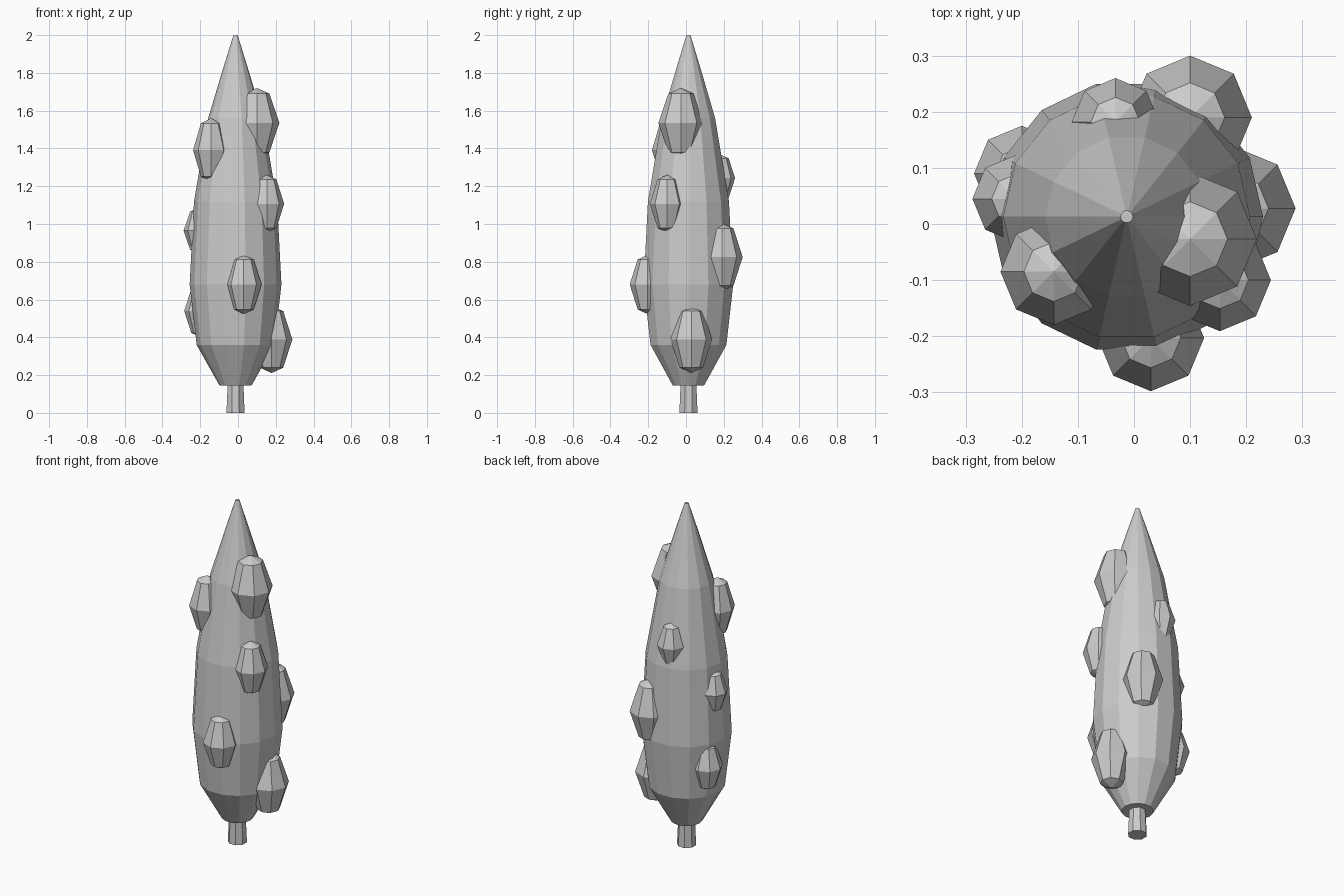
import bpy
import math

cube = bpy.data.objects.get("Cube")
if cube:
    bpy.data.objects.remove(cube, do_unlink=True)

grey = bpy.data.materials.new("plain grey")
grey.use_nodes = True
COLOUR = (0.6, 0.6, 0.6, 1)
grey.diffuse_color = COLOUR
grey.node_tree.nodes["Principled BSDF"].inputs["Base Color"].default_value = COLOUR


def lathe(name, profile, sides, centre, pointed=False, turn=0.0):
    """Turn (radius, height) pairs into a closed faceted solid; optional pointed ends."""
    rings = profile[1:-1] if pointed else profile
    verts, faces = [], []
    for r, z in rings:
        for i in range(sides):
            a = turn + math.tau * i / sides
            verts.append((r * math.cos(a), r * math.sin(a), z))
    for k in range(len(rings) - 1):
        for i in range(sides):
            j = (i + 1) % sides
            a, b = k * sides, (k + 1) * sides
            faces.append((a + i, a + j, b + j, b + i))
    last = (len(rings) - 1) * sides
    if pointed:
        low = len(verts)
        verts += [(0, 0, profile[0][1]), (0, 0, profile[-1][1])]
        for i in range(sides):
            j = (i + 1) % sides
            faces.append((low, j, i))
            faces.append((low + 1, last + i, last + j))
    else:
        faces.append(tuple(reversed(range(sides))))
        faces.append(tuple(range(last, last + sides)))
    mesh = bpy.data.meshes.new(name)
    mesh.from_pydata(verts, [], faces)
    mesh.materials.append(grey)
    obj = bpy.data.objects.new(name, mesh)
    obj.location = centre
    bpy.context.collection.objects.link(obj)
    return obj


AXIS = (-0.013, 0.013, 0)

# Trunk
lathe("trunk", [(0.052, 0), (0.045, 0.16)], 8, AXIS, turn=math.pi / 8)

# Tall tapering crown
lathe("crown", [(0.085, 0.145), (0.206, 0.36), (0.243, 0.68), (0.22, 1.12),
                (0.145, 1.56), (0.064, 1.83), (0.011, 2.0)], 14, AXIS)

# Foliage clumps: centre, radius, half height
clumps = [
    ((0.10, -0.027, 1.535), 0.119, 0.185),
    ((-0.143, -0.085, 1.392), 0.095, 0.168),
    ((-0.033, 0.182, 1.243), 0.078, 0.125),
    ((0.153, -0.10, 1.107), 0.091, 0.153),
    ((-0.21, 0.045, 0.965), 0.078, 0.12),
    ((0.10, 0.19, 0.825), 0.11, 0.18),
    ((0.03, -0.203, 0.68), 0.095, 0.157),
    ((-0.20, 0.09, 0.54), 0.085, 0.138),
    ((0.178, 0.028, 0.389), 0.11, 0.178),
]
for n, (centre, r, h) in enumerate(clumps, 1):
    ring, lift = 0.56 * r, 0.84 * h
    lathe(f"foliage_clump_{n}", [(0, -h), (ring, -lift), (r, 0), (ring, lift), (0, h)],
          8, centre, pointed=True)
